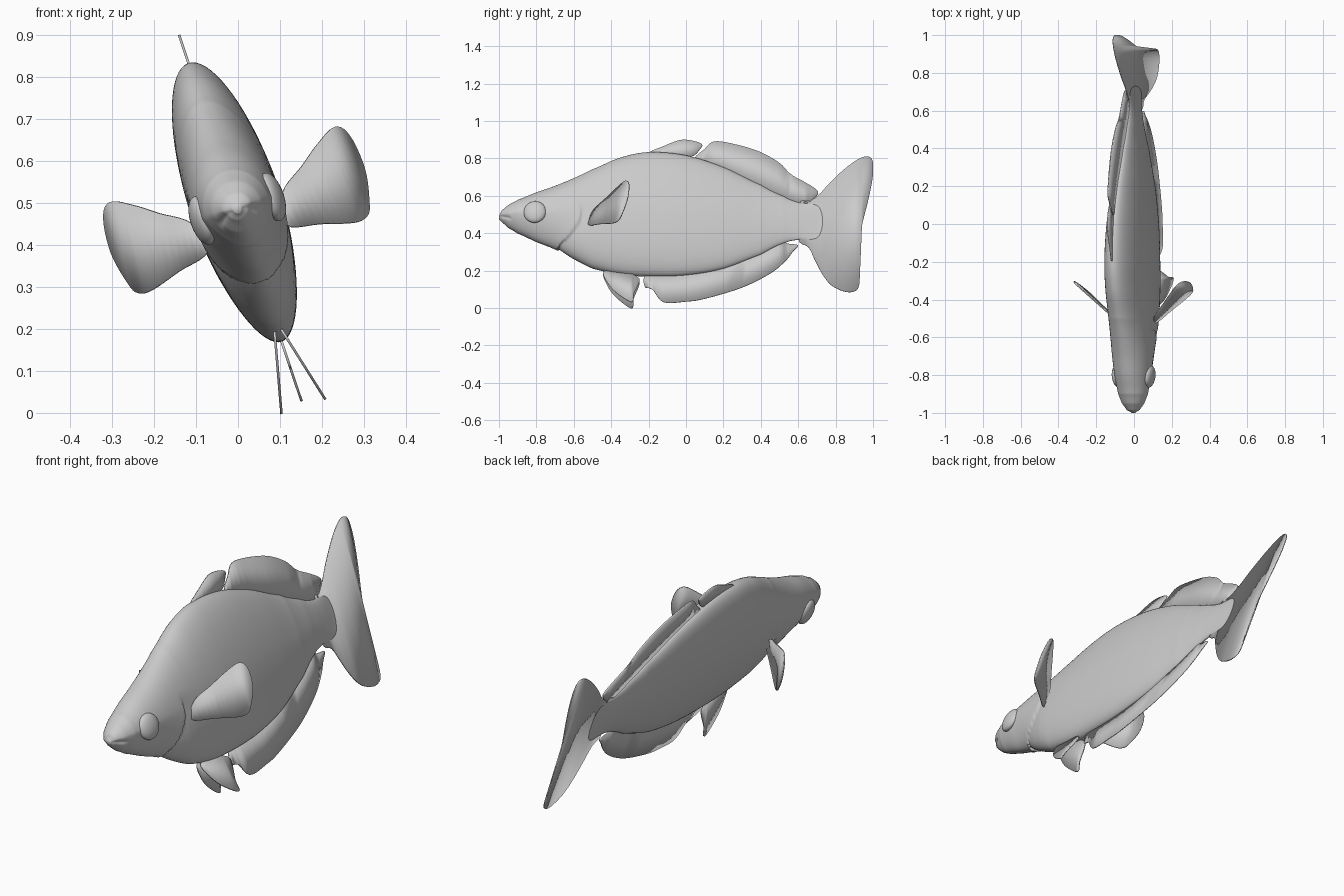
import bpy
import bmesh
from math import sin, cos, pi, exp, radians
from mathutils import Vector, Matrix

cube = bpy.data.objects.get("Cube")
if cube:
    bpy.data.objects.remove(cube)

# The fish is built upright, then rolled about its long axis
AXIS_HEIGHT = 0.48
ROLL = radians(-18.5)
POSE = Matrix.Translation((0, 0, AXIS_HEIGHT)) @ Matrix.Rotation(ROLL, 4, "Y")

grey = bpy.data.materials.new("fish_grey")
grey.use_nodes = True
colour = (0.6, 0.6, 0.6, 1)
grey.diffuse_color = colour
grey.node_tree.nodes["Principled BSDF"].inputs["Base Color"].default_value = colour


def height(z):
    """Height above the body axis, measured along the rolled midplane."""
    return (z - AXIS_HEIGHT) / cos(ROLL)


def blend(a, b, c, d, t):
    """Smooth curve through b and c."""
    return b + 0.5 * t * (c - a + t * (2*a - 5*b + 4*c - d + t * (3*(b - c) + d - a)))


def sample(rows, y):
    """Smoothly interpolate the table rows at position y."""
    last = len(rows) - 1
    i = max(k for k in range(last) if rows[k][0] <= y or k == 0)
    t = (y - rows[i][0]) / (rows[i + 1][0] - rows[i][0])
    near = [rows[min(max(i + k, 0), last)] for k in (-1, 0, 1, 2)]
    return [blend(*column, t) for column in list(zip(*near))[1:]]


def smooth_loop(points, steps=5):
    """Closed smooth outline through the points."""
    n = len(points)
    return [Vector([blend(*column, s / steps) for column in
                    zip(*(points[(i + k) % n] for k in (-1, 0, 1, 2)))])
            for i in range(n) for s in range(steps)]


def finish(name, bm, angle=40):
    """Turn a bmesh into a posed, shaded object."""
    bmesh.ops.recalc_face_normals(bm, faces=bm.faces[:])
    mesh = bpy.data.meshes.new(name)
    bm.to_mesh(mesh)
    bm.free()
    mesh.materials.append(grey)
    obj = bpy.data.objects.new(name, mesh)
    bpy.context.collection.objects.link(obj)
    obj.matrix_world = POSE
    bpy.ops.object.select_all(action="DESELECT")
    obj.select_set(True)
    bpy.context.view_layer.objects.active = obj
    bpy.ops.object.shade_smooth_by_angle(angle=radians(angle))
    return obj


def make_fin(name, outline, thickness=0.006):
    """Thin plate filling a smooth outline of points in space."""
    bm = bmesh.new()
    face = bm.faces.new([bm.verts.new(p) for p in smooth_loop(outline)])
    bmesh.ops.triangulate(bm, faces=[face])
    obj = finish(name, bm)
    plate = obj.modifiers.new("plate", "SOLIDIFY")
    plate.thickness = thickness
    plate.offset = 0
    return obj


def midline_fin(name, points):
    return make_fin(name, [(0, y, height(z)) for y, z in points])


# Body: position, top, bottom, half width
PROFILE = [
    (-1.0, .495, .475, .012), (-.985, .52, .46, .035), (-.95, .548, .43, .06),
    (-.9, .575, .4, .08), (-.8, .615, .355, .097), (-.7, .65, .315, .106),
    (-.6, .692, .262, .109), (-.5, .74, .213, .11), (-.35, .803, .18, .11),
    (-.2, .832, .17, .107), (0, .815, .175, .096), (.2, .752, .21, .076),
    (.4, .658, .285, .05), (.52, .598, .345, .033), (.6, .565, .365, .021),
    (.66, .56, .362, .012), (.73, .56, .36, .003),
]


def body_point(y, angle):
    top, bottom, width = sample(PROFILE, y)
    top, bottom = height(top), height(bottom)
    middle, half = (top + bottom) / 2, (top - bottom) / 2
    head = min(max((-0.55 - y) / 0.2, 0), 1)
    side = cos(angle) * (1 - (0.08 + 0.2 * head) * max(0, -sin(angle)))
    v = middle + half * sin(angle)
    # Gill cover edge: the body steps in behind it on the lower half
    behind = y - (-0.56 - 4 * v * v)
    fade = min(max(1 - v / 0.06, 0), 1)
    scale = 1 - (0.08 * fade * exp(-behind / 0.07) if behind > 0 else 0)
    # Mouth groove
    if y < -0.93:
        line = height(0.486) - 0.4 * (y + 1)
        scale -= 0.14 * exp(-((v - line) / 0.007) ** 2) * min((-0.93 - y) / 0.02, 1)
    return (width * side * scale, y, middle + (v - middle) * scale)


def make_body(rings=220, sides=72):
    bm = bmesh.new()
    start, end = PROFILE[0][0], PROFILE[-1][0]
    loops = []
    for r in range(rings + 1):
        # Rings crowd together towards the snout
        t = r / rings
        y = start + (end - start) * t ** 1.25
        loops.append([bm.verts.new(body_point(y, 2 * pi * s / sides))
                      for s in range(sides)])
    for a, b in zip(loops, loops[1:]):
        for s in range(sides):
            n = (s + 1) % sides
            bm.faces.new((a[s], a[n], b[n], b[s]))
    bm.faces.new(loops[0])
    bm.faces.new(loops[-1])
    finish("body", bm, 60)


make_body()

# Fins along the midline
midline_fin("tail_fin", [
    (.6, .555), (.67, .575), (.72, .615), (.77, .67), (.85, .745), (.92, .795),
    (.97, .81), (.998, .785), (.998, .7), (.975, .58), (.945, .46), (.93, .36),
    (.93, .22), (.925, .12), (.9, .09), (.85, .088), (.78, .12), (.73, .18),
    (.69, .255), (.655, .325), (.6, .37)])
midline_fin("front_dorsal_fin", [
    (-.2, .825), (-.12, .865), (-.03, .898), (.04, .893), (.085, .875),
    (.075, .85), (.03, .81), (-.08, .8)])
midline_fin("rear_dorsal_fin", [
    (.05, .79), (.1, .85), (.15, .89), (.25, .878), (.39, .837), (.5, .775),
    (.56, .715), (.64, .67), (.695, .635), (.705, .61), (.67, .575),
    (.62, .555), (.4, .64), (.2, .73)])
midline_fin("anal_fin", [
    (-.205, .18), (-.22, .115), (-.18, .1), (-.12, .032), (0, .035), (.1, .05),
    (.3, .11), (.45, .185), (.53, .25), (.57, .3), (.598, .335), (.54, .345),
    (.49, .37), (.3, .28), (0, .2)])

# Paired fins: pectoral as (out, up), pelvic as (along, down)
PECTORAL = [
    (.1, -.068), (.115, .008), (.18, .055), (.231, .092), (.281, .117), (.308, .085),
    (.317, 0), (.302, -.079), (.288, -.108), (.257, -.114), (.18, -.092)]
PELVIC = [
    (-.44, -.01), (-.42, .06), (-.37, .125), (-.29, .182), (-.28, .13),
    (-.255, .07), (-.25, .035), (-.28, .01), (-.35, -.015)]
SPLAY = radians(13.7)
for side_name, side in (("left", 1), ("right", -1)):
    make_fin(side_name + "_pectoral_fin", [
        (side * out, -0.5 + 0.9 * (out - 0.11) + 0.2 * up, up)
        for out, up in PECTORAL])
    make_fin(side_name + "_pelvic_fin", [
        (side * (0.012 + down * sin(SPLAY)), y, height(0.182) - down * cos(SPLAY))
        for y, down in PELVIC])

    # Eye: a flattened ball set in the side of the head
    bm = bmesh.new()
    bmesh.ops.create_uvsphere(bm, u_segments=32, v_segments=20, radius=0.06)
    bmesh.ops.scale(bm, verts=bm.verts[:], vec=(0.45, 1, 1))
    bmesh.ops.rotate(bm, verts=bm.verts[:], matrix=Matrix.Rotation(-side * 0.14, 3, "Z"))
    bmesh.ops.translate(bm, verts=bm.verts[:], vec=(side * 0.088, -0.808, 0.006))
    finish(side_name + "_eye", bm, 60)
